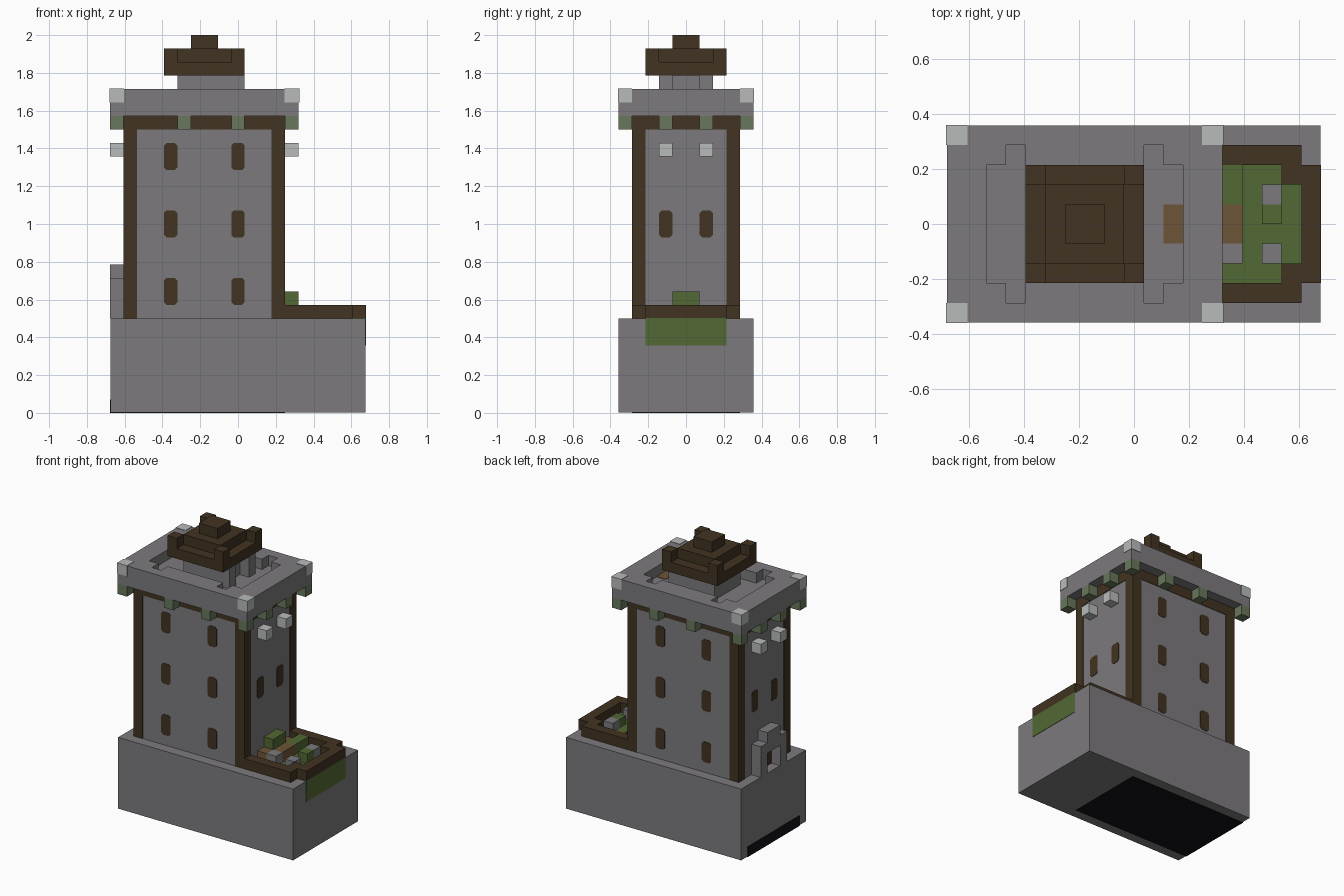
import bpy, bmesh
from mathutils import Vector

if "Cube" in bpy.data.objects:
    bpy.data.objects.remove(bpy.data.objects["Cube"], do_unlink=True)

U = 1 / 14            # size of one block
ORIGIN = Vector((9.5, 5, 0))
E = 0.04              # small step so inlaid colours sit proud


def material(name, r, g, b):
    m = bpy.data.materials.new(name)
    m.use_nodes = True
    m.diffuse_color = (r, g, b, 1)
    bsdf = next(n for n in m.node_tree.nodes if n.type == 'BSDF_PRINCIPLED')
    bsdf.inputs["Base Color"].default_value = (r, g, b, 1)
    return m


STONE = material("grey stone", 0.205, 0.195, 0.207)
TIMBER = material("dark timber", 0.053, 0.033, 0.015)
GRASS = material("grass green", 0.085, 0.14, 0.035)
MOSS = material("mossy stone", 0.14, 0.185, 0.105)
PALE = material("pale stone", 0.48, 0.5, 0.49)
PLANK = material("tan plank", 0.155, 0.09, 0.038)
PIT = material("black pit", 0.006, 0.006, 0.009)


def blocks(name, mat, boxes, chamfer_axis=None):
    """One object from boxes (x0, x1, y0, y1, z0, z1) in block units."""
    bm = bmesh.new()
    for x0, x1, y0, y1, z0, z1 in boxes:
        lo, hi = Vector((x0, y0, z0)), Vector((x1, y1, z1))
        verts = bmesh.ops.create_cube(bm, size=1)["verts"]
        for v in verts:
            v.co = Vector([lo[i] if v.co[i] < 0 else hi[i] for i in range(3)])
            v.co = (v.co - ORIGIN) * U
    if chamfer_axis is not None:
        edges = [e for e in bm.edges
                 if all(abs(e.verts[0].co[i] - e.verts[1].co[i]) < 1e-5
                        for i in range(3) if i != chamfer_axis)]
        bmesh.ops.bevel(bm, geom=edges, offset=0.2 * U, segments=1,
                        affect='EDGES', profile=0.5)
    mesh = bpy.data.meshes.new(name)
    bm.to_mesh(mesh)
    bm.free()
    mesh.materials.append(mat)
    obj = bpy.data.objects.new(name, mesh)
    bpy.context.collection.objects.link(obj)
    return obj


def mirror_y(boxes):
    return boxes + [(a, b, 10 - d, 10 - c, e, f) for a, b, c, d, e, f in boxes]


def cell(x, y, z, h=1):
    return (x, x + 1, y, y + 1, z, z + h)


# Plinth with inlaid pit and lawn
blocks("plinth", STONE, [(E, 19 - E, 0, 10, E, 7)])
blocks("pit", PIT, [(0, 13, 1, 9, 0, 1)])
blocks("lawn", GRASS, [(13, 19, 2, 8, 5, 7 + E)])

# Tower body, corner posts and top band
blocks("tower_wall", STONE, [(1 + E, 13 - E, 1 + E, 9 - E, 7, 22)])
blocks("corner_posts", TIMBER, mirror_y([cell(x, 1, 7, 14) for x in (1, 12)]))
blocks("top_band", TIMBER, [(1, 13, 1, 9, 21, 22)])

# Windows: three rows on the long sides, one row on the ends
blocks("long_side_windows", TIMBER, mirror_y(
    [(x, x + 1, 1, 1.1, z, z + 2) for x in (4, 9) for z in (8, 13, 18)]), 1)
blocks("end_windows", TIMBER, mirror_y(
    [(x, x + 0.1, 3, 4, 13, 15) for x in (1, 12.9)]), 0)
blocks("end_lamps", PALE, mirror_y([cell(x, 3, 19) for x in (0, 13)]))

# Entrance arch on the narrow end
blocks("entrance_arch", STONE, mirror_y([cell(0, 3, 7, 3)]) + [(0, 1, 4, 6, 9, 11)])
blocks("entrance_door", TIMBER, [(1 - E, 1.1, 4, 6, 7, 9)])

# Corbels below the crown
blocks("corbels", MOSS,
       mirror_y([cell(x, 0, 21) for x in (0, 5, 9, 13)])
       + mirror_y([cell(x, 3, 21) for x in (0, 13)]))

# Crown: floor, rim with four notches, pale corners
blocks("crown_floor", STONE, [(0, 14, 0, 10, 22, 23)])
blocks("crown_rim", STONE,
       [(0, 2, 0, 10, 23, 24), (12, 14, 0, 10, 23, 24)]
       + mirror_y([(2, 12, 0, 1, 23, 24), (2, 3, 1, 2, 23, 24),
                   (4, 10, 1, 2, 23, 24), (11, 12, 1, 2, 23, 24)]))
blocks("crown_corners", PALE, mirror_y(
    [(x - E, x + 1 + E, -E, 1, 23, 24 + E) for x in (0, 13)]))
blocks("trapdoor", PLANK, [(11, 12, 4, 6, 23, 23 + E)])

# Rooftop hut with porch posts
blocks("hut_core", STONE, [(5, 9, 3, 7, 23, 25)])
blocks("hut_porch", STONE, mirror_y([cell(9, 3, 23, 2)]))

# Stepped roof with corner posts
blocks("roof_slab", TIMBER, [(4, 10, 2, 8, 25, 26)])
blocks("roof_corners", TIMBER, mirror_y([cell(x, 2, 26) for x in (4, 9)]))
blocks("roof_step", TIMBER, [(5, 9, 3, 7, 26, 27)])
blocks("roof_cap", TIMBER, [(6, 8, 4, 6, 27, 28)])

# Garden: wall, planks, shrubs and stones
blocks("garden_wall", TIMBER,
       [(18, 19, 2, 8, 7, 8)] + mirror_y([(13, 18, 1, 2, 7, 8), cell(17, 2, 7)]))
blocks("garden_planks", PLANK, [(13, 14, 3, 7, 7, 8), (14, 15, 4, 6, 7, 8)])
blocks("garden_bush", GRASS, [(13, 14, 4, 6, 8, 9)])
blocks("garden_shrubs", GRASS, [cell(14, 6, 7), cell(14, 7, 7), cell(16, 5, 7)])
blocks("garden_stones", STONE, [cell(14, 3, 7), cell(16, 3, 7), cell(16, 6, 7)])
